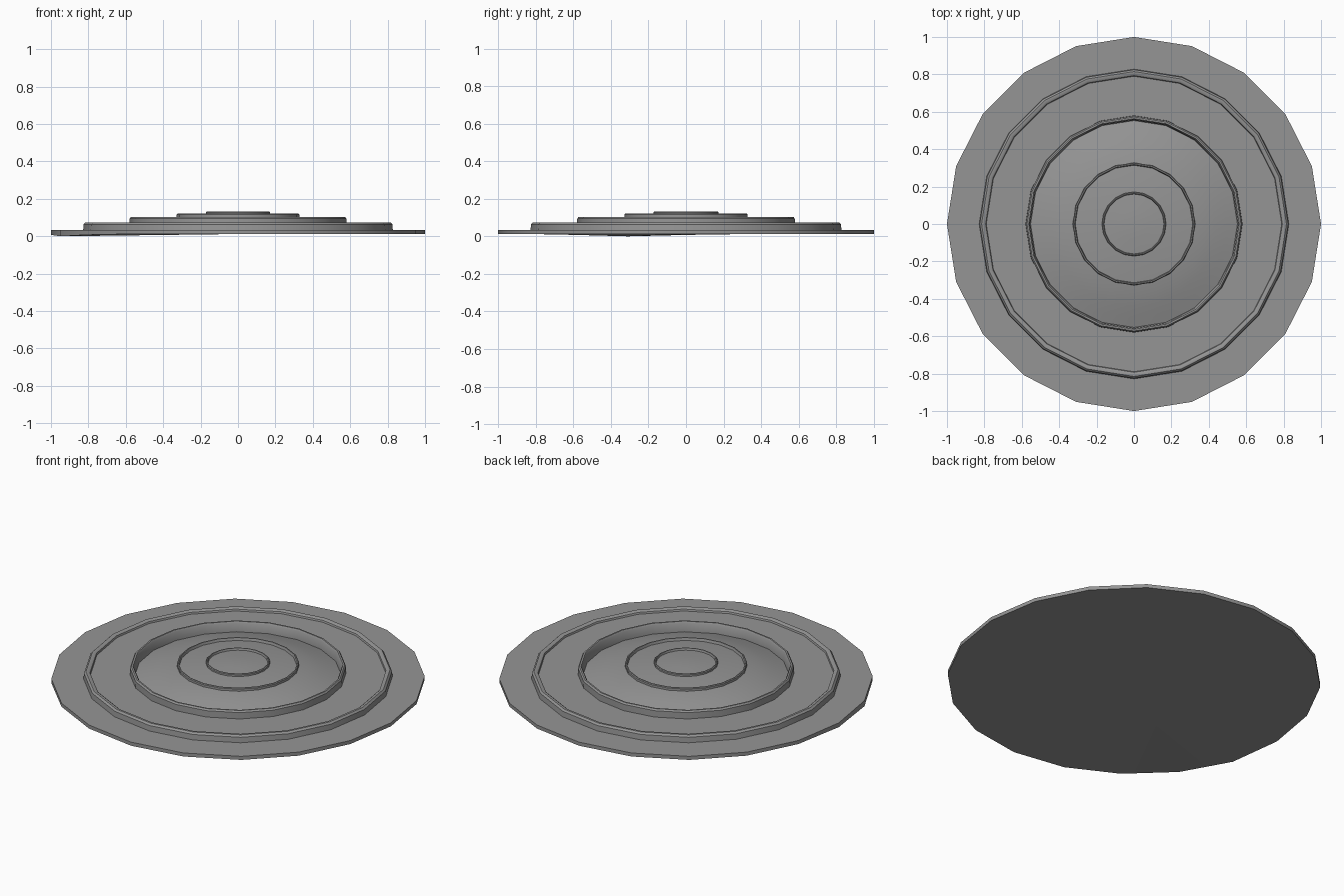
import bpy, bmesh, math

cube = bpy.data.objects.get("Cube")
if cube:
    bpy.data.objects.remove(cube)

SIDES = 20

grey = bpy.data.materials.new("mid grey")
grey.use_nodes = True
colour = (0.3, 0.3, 0.3, 1)
grey.diffuse_color = colour
grey.node_tree.nodes["Principled BSDF"].inputs["Base Color"].default_value = colour


def lathe(name, profile):
    """Spin (radius, height) points, outermost bottom first, about z."""
    bm = bmesh.new()
    rings = []
    for r, z in profile:
        if r == 0:
            rings.append([bm.verts.new((0, 0, z))] * SIDES)
        else:
            rings.append([bm.verts.new((r * math.cos(i * math.tau / SIDES),
                                        r * math.sin(i * math.tau / SIDES), z))
                          for i in range(SIDES)])
    for a, b in zip(rings, rings[1:]):
        for i in range(SIDES):
            j = (i + 1) % SIDES
            corners = list(dict.fromkeys((a[i], a[j], b[j], b[i])))
            bm.faces.new(corners)
    bmesh.ops.recalc_face_normals(bm, faces=bm.faces)
    mesh = bpy.data.meshes.new(name)
    bm.to_mesh(mesh)
    bm.free()
    obj = bpy.data.objects.new(name, mesh)
    bpy.context.collection.objects.link(obj)
    mesh.materials.append(grey)
    bpy.ops.object.select_all(action='DESELECT')
    obj.select_set(True)
    bpy.context.view_layer.objects.active = obj
    bpy.ops.object.shade_smooth_by_angle(angle=math.radians(35))
    return obj


# Flat rim plate with a closed underside
plate = lathe("rim_plate", [(0, 0.012), (1, 0.012), (1, 0.033), (0.8, 0.033), (0, 0.033)])
# One slightly bent-down spot on the lower edge
for v in plate.data.vertices:
    if v.co.z < 0.02 and v.co.length > 0.9:
        d = math.hypot(v.co.x + 0.951, v.co.y + 0.309)
        v.co.z -= 0.012 * max(0, 1 - d / 0.5)

# Outer raised lip and the flat step inside it
lathe("outer_step", [(0.828, 0.033), (0.825, 0.064), (0.815, 0.074), (0.802, 0.074),
                     (0.793, 0.068), (0.79, 0.058), (0.56, 0.058)])

# Inner raised lip, dropping into the central well
lathe("inner_step", [(0.58, 0.058), (0.579, 0.095), (0.572, 0.104), (0.563, 0.104),
                     (0.557, 0.095), (0.553, 0.045)])

# Central dome with a thin bead
lathe("dome", [(0.555, 0.045), (0.5, 0.062), (0.44, 0.08), (0.38, 0.095), (0.328, 0.104),
               (0.328, 0.117), (0.324, 0.121), (0.318, 0.121), (0.314, 0.106),
               (0.24, 0.114), (0.16, 0.119)])

# Centre cap with its bead
lathe("centre_cap", [(0.172, 0.116), (0.172, 0.128), (0.168, 0.132), (0.163, 0.132),
                     (0.16, 0.12), (0.08, 0.126), (0, 0.129)])
